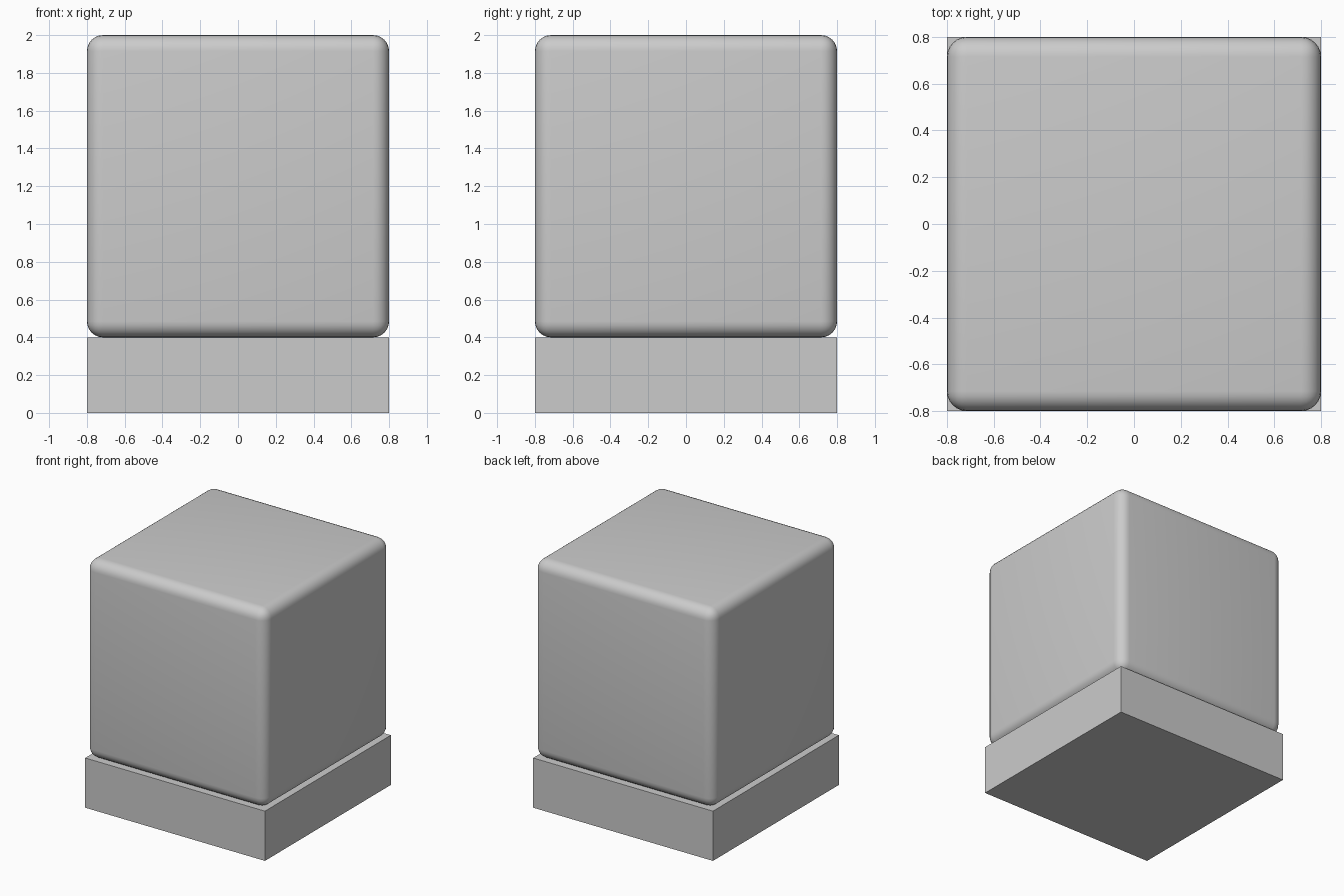
import bpy

if "Cube" in bpy.data.objects:
    bpy.data.objects.remove(bpy.data.objects["Cube"])


def box(name, size, z):
    bpy.ops.mesh.primitive_cube_add(size=1, location=(0, 0, z))
    ob = bpy.context.object
    ob.name = name
    ob.scale = size
    bpy.ops.object.transform_apply(location=False, rotation=False, scale=True)
    return ob


# Square sharp-edged base
box("base", (1.6, 1.6, 0.4), 0.2)

# Soft-edged block resting on the base
block = box("rounded_block", (1.6, 1.6, 1.6), 1.2)
bevel = block.modifiers.new("round_edges", 'BEVEL')
bevel.width = 0.085
bevel.segments = 6
bevel.limit_method = 'NONE'
bpy.ops.object.modifier_apply(modifier=bevel.name)
bpy.ops.object.shade_smooth()
